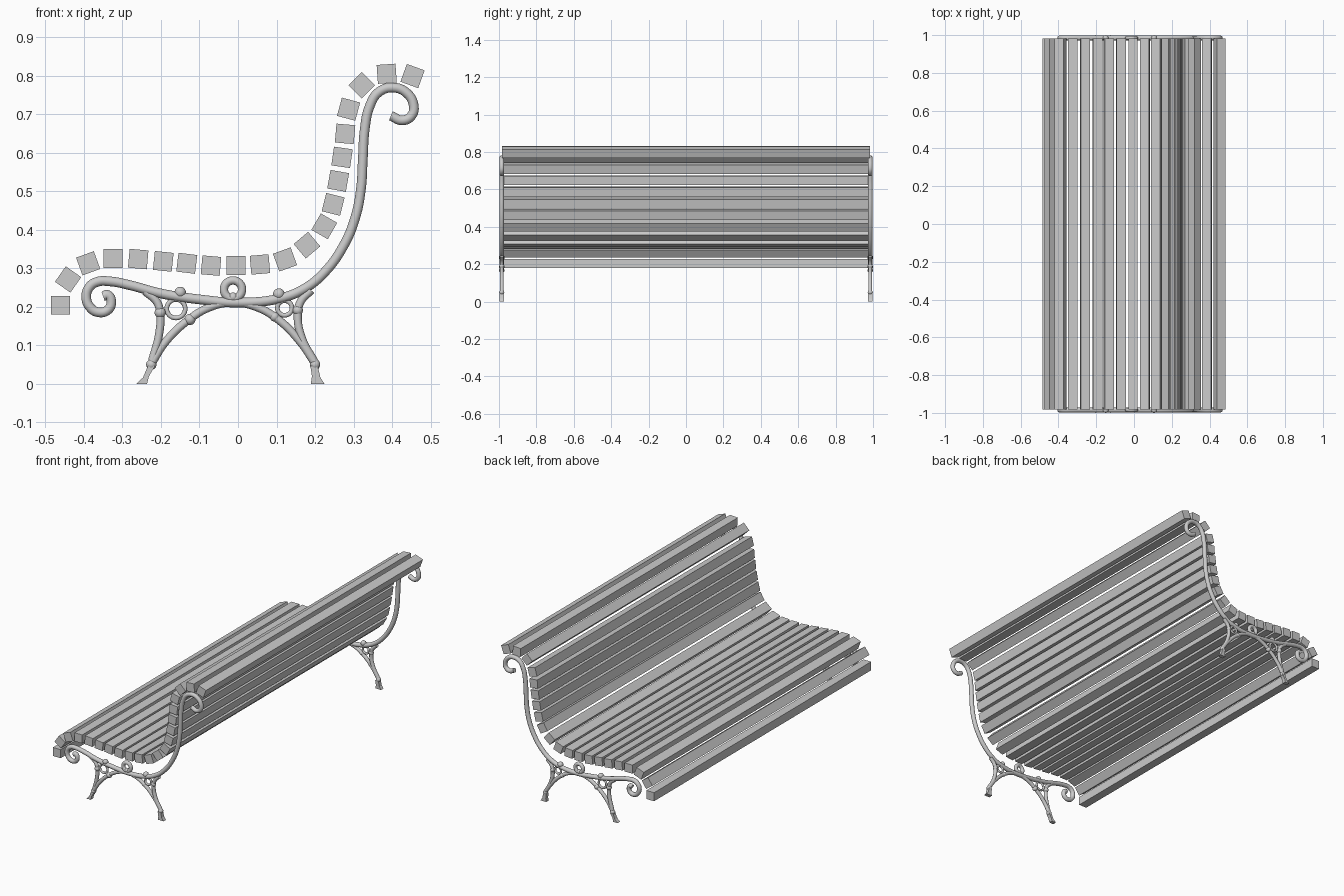
import bpy, bmesh
from math import radians, pi

if "Cube" in bpy.data.objects:
    bpy.data.objects.remove(bpy.data.objects["Cube"])

Y = 0.985


def tube(name, pts, r, y):
    cu = bpy.data.curves.new(name, 'CURVE')
    cu.dimensions = '3D'
    cu.bevel_depth = r
    cu.bevel_resolution = 4
    cu.resolution_u = 6
    cu.use_fill_caps = True
    sp = cu.splines.new('BEZIER')
    sp.bezier_points.add(len(pts) - 1)
    for bp, (x, z) in zip(sp.bezier_points, pts):
        bp.co = (x, y, z)
        bp.handle_left_type = bp.handle_right_type = 'AUTO'
    ob = bpy.data.objects.new(name, cu)
    bpy.context.collection.objects.link(ob)
    bpy.ops.object.select_all(action='DESELECT')
    ob.select_set(True)
    bpy.context.view_layer.objects.active = ob
    bpy.ops.object.convert(target='MESH')
    bpy.ops.object.shade_smooth_by_angle(angle=radians(40))


def ring(name, x, z, major, minor, y):
    bpy.ops.mesh.primitive_torus_add(location=(x, y, z), rotation=(pi / 2, 0, 0),
                                     major_radius=major, minor_radius=minor,
                                     major_segments=32, minor_segments=12)
    bpy.context.object.name = name
    bpy.ops.object.shade_smooth()


def knob(name, x, z, r, y):
    bpy.ops.mesh.primitive_uv_sphere_add(segments=20, ring_count=12, radius=r,
                                         location=(x, y, z))
    bpy.context.object.name = name
    bpy.ops.object.shade_smooth()


def plate(name, pts, y, t):
    bm = bmesh.new()
    f = bm.faces.new([bm.verts.new((x, y - t / 2, z)) for x, z in pts])
    ext = bmesh.ops.extrude_face_region(bm, geom=[f])
    bmesh.ops.translate(bm, vec=(0, t, 0),
                        verts=[v for v in ext['geom'] if isinstance(v, bmesh.types.BMVert)])
    bmesh.ops.recalc_face_normals(bm, faces=bm.faces)
    me = bpy.data.meshes.new(name)
    bm.to_mesh(me)
    bm.free()
    bpy.context.collection.objects.link(bpy.data.objects.new(name, me))


# wooden slats: x, z, tilt in degrees
slats = [(-.461, .204, 0), (-.441, .271, -35), (-.389, .313, 20), (-.324, .325, 0),
         (-.259, .324, -5), (-.194, .318, -6), (-.133, .313, -7), (-.07, .307, -5),
         (-.005, .307, 0), (.057, .31, 5), (.122, .323, 20), (.179, .36, 40),
         (.224, .409, -30), (.247, .466, -14), (.26, .527, -10), (.27, .588, -8),
         (.278, .649, -5), (.287, .713, -15), (.321, .775, 45), (.386, .805, 4),
         (.453, .799, -20)]
for i, (x, z, a) in enumerate(slats):
    bpy.ops.mesh.primitive_cube_add(size=1, location=(x, 0, z), rotation=(0, -radians(a), 0))
    bpy.context.object.name = f"slat_{i + 1}"
    bpy.context.object.scale = (.049, 1.965, .049)

# scrolled side rail from front curl to back curl
rail = [(-.350, .227), (-.339, .231), (-.329, .212), (-.339, .191), (-.363, .186),
        (-.384, .199), (-.394, .225), (-.386, .251), (-.365, .265), (-.332, .266),
        (-.28, .256), (-.202, .235), (-.098, .219), (.005, .211), (.109, .222),
        (.174, .248), (.225, .29), (.272, .355), (.303, .427), (.319, .505),
        (.324, .583), (.329, .661), (.342, .721), (.365, .757), (.402, .769),
        (.438, .755), (.456, .723), (.451, .697), (.427, .684), (.397, .696)]
arch = [(-.226, .05), (-.189, .108), (-.13, .165), (-.073, .199), (-.015, .211),
        (.044, .201), (.103, .168), (.161, .110), (.202, .05)]
front_strut = [(-.241, .24), (-.21, .212), (-.202, .18), (-.205, .128), (-.223, .06)]
back_strut = [(.19, .243), (.163, .214), (.155, .18), (.166, .118), (.2, .055)]
knobs = [(-.15, .237, .015), (.106, .233, .015), (-.202, .185, .0145), (-.125, .167, .0145),
         (.095, .174, .0125), (.155, .191, .0135), (-.013, .225, .0125),
         (-.225, .05, .0135), (.2, .05, .0135)]

for side, s in (("left", -1), ("right", 1)):
    y = s * Y
    tube(f"{side}_rail", rail, .0125, y)
    tube(f"{side}_leg_arch", arch, .0105, y)
    tube(f"{side}_front_strut", front_strut, .0105, y)
    tube(f"{side}_back_strut", back_strut, .0105, y)
    # decorative rings and knobs
    ring(f"{side}_centre_ring", -.013, .245, .0235, .0108, y)
    ring(f"{side}_front_ring", -.161, .195, .024, .006, y)
    ring(f"{side}_back_ring", .121, .197, .019, .006, y)
    for i, (x, z, r) in enumerate(knobs):
        knob(f"{side}_knob_{i + 1}", x, z, r, y)
    # flared feet
    plate(f"{side}_front_foot", [(-.264, 0), (-.236, 0), (-.231, .02), (-.216, .046),
                                 (-.234, .046), (-.247, .016)], y, .022)
    plate(f"{side}_back_foot", [(.189, 0), (.225, 0), (.214, .016), (.207, .046),
                                (.188, .046), (.192, .02)], y, .022)
